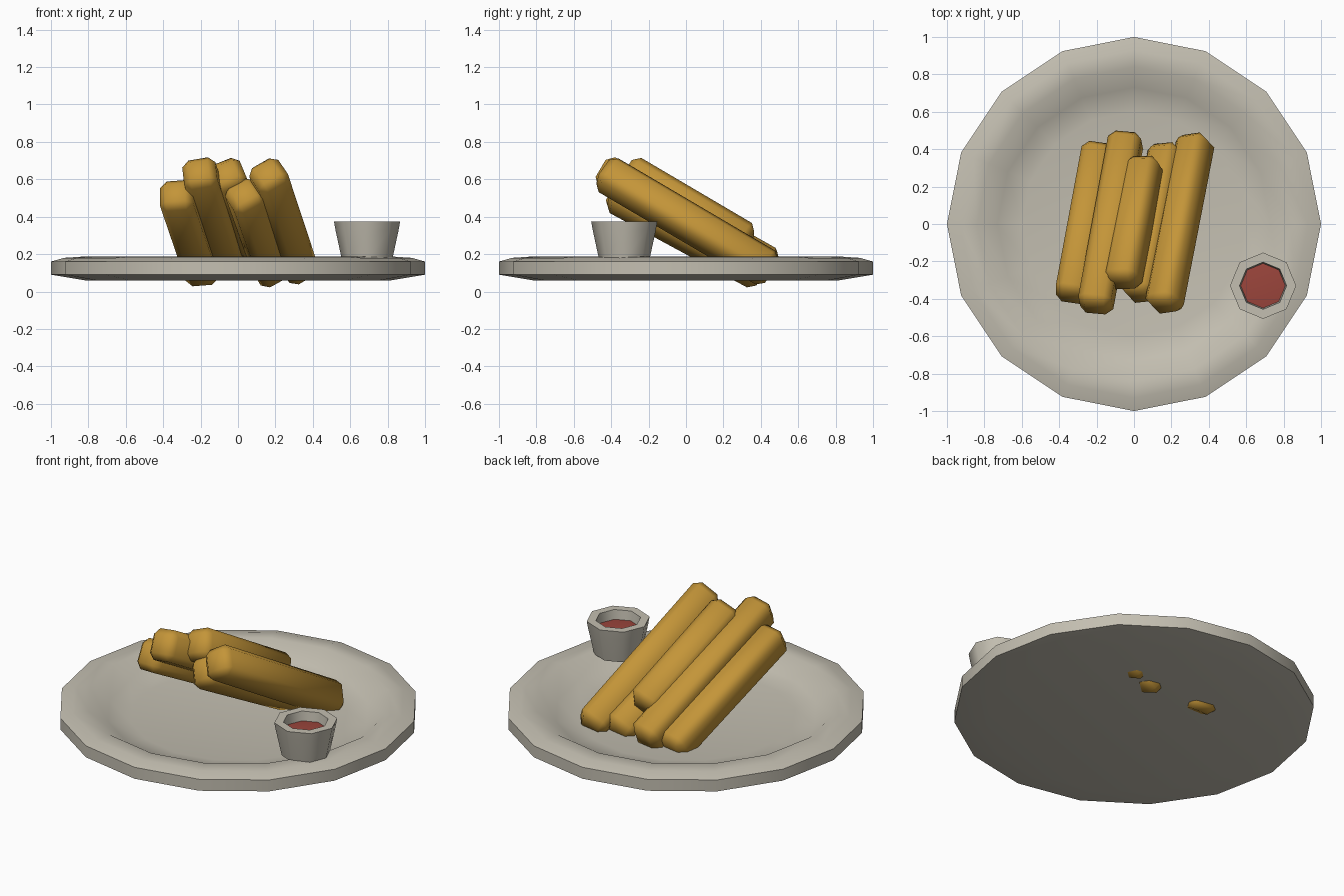
import bpy, bmesh
from math import sin, cos, pi, radians
from mathutils import Matrix

if "Cube" in bpy.data.objects:
    bpy.data.objects.remove(bpy.data.objects["Cube"])


def material(name, rgb):
    m = bpy.data.materials.new(name)
    m.diffuse_color = (*rgb, 1)
    m.use_nodes = True
    m.node_tree.nodes["Principled BSDF"].inputs["Base Color"].default_value = m.diffuse_color
    return m


def finish(name, bm, mat=None, angle=180):
    bmesh.ops.recalc_face_normals(bm, faces=bm.faces[:])
    me = bpy.data.meshes.new(name)
    bm.to_mesh(me)
    bm.free()
    ob = bpy.data.objects.new(name, me)
    bpy.context.collection.objects.link(ob)
    if mat:
        me.materials.append(mat)
    bpy.ops.object.select_all(action='DESELECT')
    ob.select_set(True)
    bpy.context.view_layer.objects.active = ob
    bpy.ops.object.shade_smooth_by_angle(angle=radians(angle))
    return ob


def lathe(name, profile, sides, x=0, y=0, mat=None, angle=180):
    """Spin (radius, z) points around z; radius 0 becomes a single pole."""
    bm = bmesh.new()
    rings = []
    for r, z in profile:
        n = sides if r else 1
        rings.append([bm.verts.new((x + r * cos(2 * pi * i / sides),
                                    y + r * sin(2 * pi * i / sides), z)) for i in range(n)])
    for a, b in zip(rings, rings[1:]):
        for i in range(sides):
            j = (i + 1) % sides
            quad = [a[i % len(a)], a[j % len(a)], b[j % len(b)], b[i % len(b)]]
            bm.faces.new(list(dict.fromkeys(quad)))
    return finish(name, bm, mat, angle)


def fry(name, loc, length, tilt, yaw, roll, mat, size=0.18):
    """Chamfered stick, rising towards the front."""
    bm = bmesh.new()
    bmesh.ops.create_cube(bm, size=1)
    bmesh.ops.scale(bm, vec=(size, length, size), verts=bm.verts[:])
    bmesh.ops.bevel(bm, geom=bm.edges[:], offset=0.037, segments=1, affect='EDGES')
    rot = (Matrix.Rotation(radians(-yaw), 4, 'Z') @ Matrix.Rotation(radians(-tilt), 4, 'X')
           @ Matrix.Rotation(radians(-roll), 4, 'Y'))
    bm.transform(Matrix.Translation(loc) @ rot)
    return finish(name, bm, mat)


golden = material("golden_fry", (0.55, 0.30, 0.04))
red = material("red_sauce", (0.33, 0.06, 0.045))
cream = material("cream_ceramic", (0.55, 0.52, 0.44))

# Plate with raised rounded rim
lathe("plate", [(0, 0.06), (0.82, 0.06), (1.0, 0.09), (1.0, 0.16), (0.93, 0.18), (0.84, 0.186),
                (0.73, 0.115), (0.6, 0.095), (0, 0.09)], 16, mat=cream, angle=60)

# Dipping cup on the rim, and its sauce
CX, CY = 0.69, -0.33
lathe("dip_cup", [(0, 0.172), (0.135, 0.172), (0.168, 0.325), (0.177, 0.375), (0.126, 0.375),
                  (0.116, 0.29), (0, 0.29)], 8, CX, CY, cream, 50)
lathe("sauce", [(0, 0.295), (0.116, 0.295), (0.122, 0.318), (0, 0.33)], 8, CX, CY, red, 60)

# Stack of fries: centre, length, tilt, yaw, roll
fries = [
    ((-0.26, 0.008, 0.312), 0.93, 28, 10.5, 5),
    ((-0.125, 0.008, 0.39), 1.07, 29, 10.5, 11),
    ((0.0, 0.008, 0.45), 0.77, 30, 11, 25),
    ((0.105, 0.008, 0.313), 0.92, 28, 11, 33),
    ((0.245, 0.005, 0.375), 1.06, 30, 11, 35),
]
for i, f in enumerate(fries):
    fry(f"fry_{i + 1}", *f, golden)
